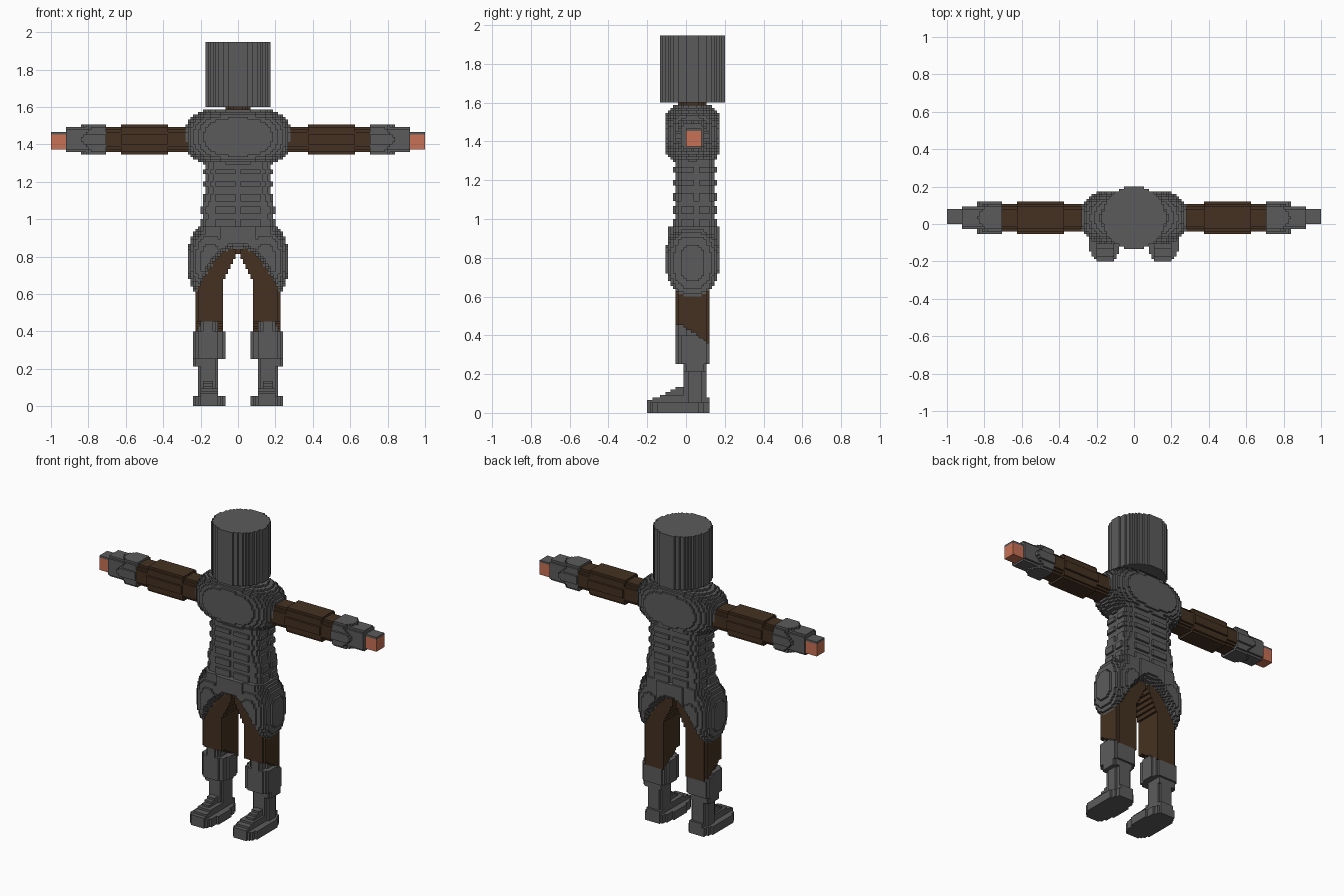
import bpy, bmesh, math

if "Cube" in bpy.data.objects:
    bpy.data.objects.remove(bpy.data.objects["Cube"])

V = 1 / 75          # edge length of one block
CY = 2.5 * V        # depth centre of the body
CZ = 1.4267         # height of the arm axis


def material(name, rgb):
    m = bpy.data.materials.new(name)
    m.diffuse_color = (*rgb, 1)
    m.use_nodes = True
    m.node_tree.nodes["Principled BSDF"].inputs["Base Color"].default_value = m.diffuse_color
    return m


STEEL = material("dark steel", (0.105, 0.105, 0.105))
LEATHER = material("brown leather", (0.058, 0.031, 0.015))
SKIN = material("skin", (0.58, 0.165, 0.09))

blocks = {}         # block index -> part name
part_material = {}


def rounded(n, *pairs):
    """True inside a superellipse / superellipsoid given (offset, radius) pairs."""
    return sum(abs(d / r) ** n for d, r in pairs) <= 1


def part(name, mat, bounds, inside, paired=False):
    """Fill free blocks where inside(|x|, y, z) holds, mirrored across x."""
    x0, x1, y0, y1, z0, z1 = [round(b / V) for b in bounds]
    for i in range(x0, x1):
        for j in range(y0, y1):
            for k in range(z0, z1):
                if not inside((i + .5) * V, (j + .5) * V, (k + .5) * V):
                    continue
                for idx, side in ((i, "left_"), (-i - 1, "right_")):
                    key = side + name if paired else name
                    part_material[key] = mat
                    blocks.setdefault((idx, j, k), key)


# --- helmet and neck
part("helmet", STEEL, (0, .18, -.15, .22, 1.605, 1.947),
     lambda x, y, z: rounded(2, (x, .171), (y - CY, .169)))
part("neck", LEATHER, (0, .08, -.05, .12, 1.55, 1.605),
     lambda x, y, z: rounded(2, (x, .07), (y - CY, .07)))

# --- breastplate
part("breastplate", STEEL, (0, .28, -.107, .174, 1.293, 1.587),
     lambda x, y, z: rounded(2.5, (x, .29), (y - CY, .155), (z - 1.44, .162)))


# --- ribbed abdomen plates, raised bands split by a centre groove
def ribbed(base_x, base_y, z0, pitch):
    def inside(x, y, z):
        raised = (z - z0) % pitch < pitch * .55
        gx = V if raised and abs(y - .0467) > V else 0
        gy = V if raised and .014 < x < .125 else 0
        if x < .14:
            gx = V
        return rounded(5, (x, base_x + gx), (y - .0467, base_y + gy))
    return inside


part("upper_abdomen", STEEL, (0, .22, -.1, .2, 1.093, 1.32), ribbed(.175, .101, 1.1, 5 * V))
part("lower_abdomen", STEEL, (0, .22, -.1, .2, .93, 1.093), ribbed(.192, .104, .96, 5 * V))


# --- hip guard with arched lower edge
def arch(x, y):
    return .83 - 5 * x * x + 3 * (y - CY) ** 2


part("hip_guard", STEEL, (0, .22, -.1, .18, .77, .96),
     lambda x, y, z: z > arch(x, y) and rounded(4, (x, .215), (y - .04, .128)))
part("thigh_guard", STEEL, (.02, .267, -.107, .174, .6, .96),
     lambda x, y, z: z > arch(x, y)
     and rounded(2.6, (x - .145, .122), (y - .033, .14), (z - .775, .2)), True)


# --- leather breeches, legs joined by an arch at the crotch
def greave_edge(y):
    return .45 - .65 * max(0, y + .02)


part("breeches_leg", LEATHER, (0, .24, -.06, .135, .33, .84),
     lambda x, y, z: z > greave_edge(y) and x > .077 - .48 * max(0, z - .67)
     and rounded(5, (x - .15, .078 if z < .67 else .15), (y - CY, .093))
     and x < .228, True)

# --- greaves: wide calf plate over a narrow shin
part("calf_plate", STEEL, (.06, .25, -.06, .135, .213, .46),
     lambda x, y, z: z <= greave_edge(y)
     and (rounded(4, (x - .157, .085), (y - .037, .087)) if .25 < z < .4
          else rounded(4, (x - .157, .05), (y - .037, .086)) if z > .25
          else rounded(4, (x - .17, .07), (y - .05, .062))), True)
part("shin", STEEL, (.09, .22, -.03, .12, .05, .26),
     lambda x, y, z: rounded(5, (x - .157, .05), (y - .047, .058)), True)


# --- sabatons, height stepping down to a rounded toe
def sabaton(x, y, z):
    top = .135 + .45 * (y + .03) if y < -.03 else .135 if y < .01 else .075
    if abs(x - .157) > .045:
        top = min(top, .06)
    elif abs(x - .157) > .03:
        top = min(top, .09)
    return z < max(top, .054) and rounded(2.8, (x - .157, .086), (y + .037, .166))


part("sabaton", STEEL, (.06, .25, -.2, .125, 0, .14), sabaton, True)


# --- arms
def tube(r):
    return lambda x, y, z: rounded(3.2, (y - CY, r), (z - CZ, r))


for name, mat, x0, x1, r in (("shoulder_sleeve", LEATHER, .2, .373, .07),
                             ("padded_sleeve", LEATHER, .373, .627, .081),
                             ("forearm_sleeve", LEATHER, .627, .707, .07)):
    part(name, mat, (x0, x1, -.06, .13, 1.32, 1.53), tube(r), True)
# gauntlet cuff ends in a point on every side
part("gauntlet_cuff", STEEL, (.707, .84, -.06, .13, 1.32, 1.53),
     lambda x, y, z: tube(.081)(x, y, z)
     and x < .845 - .9 * min(abs(y - CY), abs(z - CZ)), True)
part("gauntlet", STEEL, (.707, .915, -.06, .13, 1.32, 1.53), tube(.066), True)
part("hand_plate", STEEL, (.907, 1, 0, .08, 1.453, 1.467), lambda x, y, z: True, True)
part("hand", SKIN, (.907, 1, 0, .08, 1.373, 1.453), lambda x, y, z: True, True)

# --- turn the filled blocks into one mesh per part, outer faces only
SIDES = []
for axis in range(3):
    u, w = (axis + 1) % 3, (axis + 2) % 3
    for s in (0, 1):
        corners = []
        for a, b in ((0, 0), (1, 0), (1, 1), (0, 1)):
            c = [0, 0, 0]
            c[axis], c[u], c[w] = s, a, b
            corners.append(tuple(c))
        step = [0, 0, 0]
        step[axis] = 1 if s else -1
        SIDES.append((step, corners if s else corners[::-1]))

meshes = {}
for (i, j, k), name in blocks.items():
    bm, verts = meshes.setdefault(name, (bmesh.new(), {}))
    for (dx, dy, dz), corners in SIDES:
        if (i + dx, j + dy, k + dz) in blocks:
            continue
        face = []
        for a, b, c in corners:
            key = (i + a, j + b, k + c)
            if key not in verts:
                verts[key] = bm.verts.new([n * V for n in key])
            face.append(verts[key])
        bm.faces.new(face)

for name, (bm, verts) in meshes.items():
    if bm.faces:
        mesh = bpy.data.meshes.new(name)
        bm.to_mesh(mesh)
        mesh.materials.append(part_material[name])
        bpy.context.collection.objects.link(bpy.data.objects.new(name, mesh))
    bm.free()
